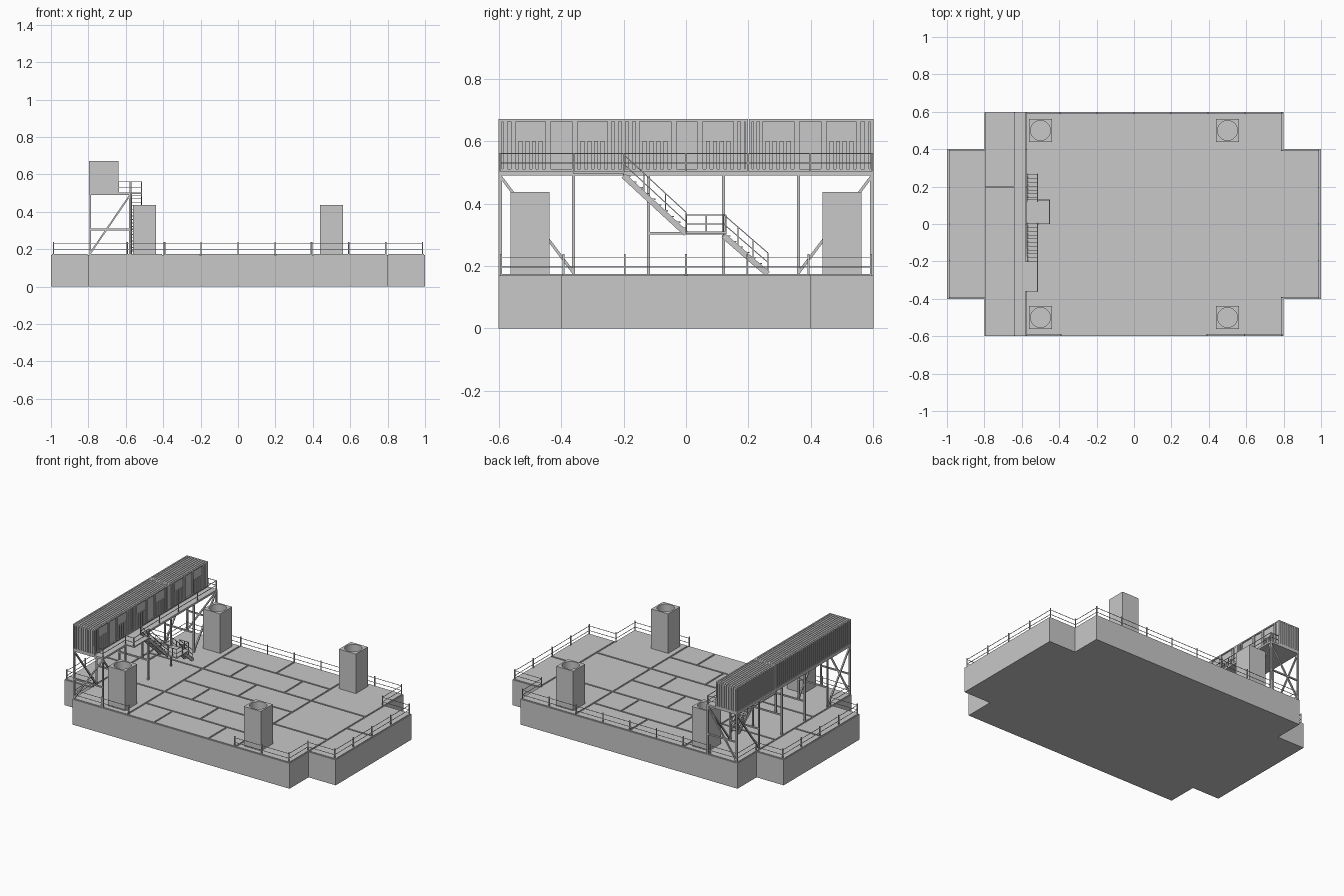
import bpy, bmesh, math
from mathutils import Vector, Matrix

if "Cube" in bpy.data.objects:
    bpy.data.objects.remove(bpy.data.objects["Cube"])

grey = bpy.data.materials.new("plain_grey")
grey.diffuse_color = (0.58, 0.58, 0.58, 1)
grey.use_nodes = True
grey.node_tree.nodes["Principled BSDF"].inputs["Base Color"].default_value = grey.diffuse_color
DECK, FLOOR = 0.174, 0.505


class Part:
    """Collects boxes and bars into one named object."""
    def __init__(self, name):
        self.name, self.bm = name, bmesh.new()

    def box(self, x0, x1, y0, y1, z0, z1):
        m = Matrix.Translation(((x0 + x1) / 2, (y0 + y1) / 2, (z0 + z1) / 2))
        m = m @ Matrix.Diagonal((x1 - x0, y1 - y0, z1 - z0, 1))
        bmesh.ops.create_cube(self.bm, size=1, matrix=m)

    def bar(self, a, b, w, d=None):
        a, b = Vector(a), Vector(b)
        v = b - a
        z = v.normalized()
        up = Vector((1, 0, 0)) if abs(z.x) < 0.9 else Vector((0, 0, 1))
        y = z.cross(up).normalized()
        x = y.cross(z)
        rot = Matrix((x, y, z)).transposed().to_4x4()
        m = Matrix.Translation((a + b) / 2) @ rot @ Matrix.Diagonal((w, d or w, v.length, 1))
        bmesh.ops.create_cube(self.bm, size=1, matrix=m)

    def done(self):
        bmesh.ops.recalc_face_normals(self.bm, faces=self.bm.faces)
        me = bpy.data.meshes.new(self.name)
        self.bm.to_mesh(me)
        self.bm.free()
        me.materials.append(grey)
        ob = bpy.data.objects.new(self.name, me)
        bpy.context.collection.objects.link(ob)
        return ob


# Cross-shaped hull
hull = Part("hull")
outline = [(-.8, -.6), (.8, -.6), (.8, -.4), (1, -.4), (1, .4), (.8, .4),
           (.8, .6), (-.8, .6), (-.8, .4), (-1, .4), (-1, -.4), (-.8, -.4)]
base = hull.bm.faces.new([hull.bm.verts.new((x, y, 0)) for x, y in outline])
ext = bmesh.ops.extrude_face_region(hull.bm, geom=[base])
bmesh.ops.translate(hull.bm, vec=(0, 0, 0.169),
                    verts=[v for v in ext["geom"] if isinstance(v, bmesh.types.BMVert)])
hull.done()

# Deck plates with narrow seams, laid in staggered rows
plates = Part("deck_plates")
def plate(x0, x1, y0, y1, g=0.005):
    plates.box(x0 + g, x1 - g, y0 + g, y1 - g, 0.167, DECK)
for s in (-1, 1):
    for y in (-.4, 0):
        plate(min(s * .8, s), max(s * .8, s), y, y + .4)
    for y in (-.6, -.2, .2):
        plate(min(s * .4, s * .8), max(s * .4, s * .8), y, y + .4)
for i in range(6):
    y = -.6 + .2 * i
    cuts = (-.4, 0, .4) if i % 2 else (-.4, -.2, .2, .4)
    for a, b in zip(cuts, cuts[1:]):
        plate(a, b, y, y + .2)
plates.done()

# Four square towers with a round well in the top
for sx, nx in ((-1, "left"), (1, "right")):
    for sy, ny in ((-1, "front"), (1, "back")):
        t = Part(f"tower_{ny}_{nx}")
        N = 32
        def ring(r, z, square):
            vs = []
            for k in range(N):
                c, s = math.cos(math.tau * k / N), math.sin(math.tau * k / N)
                q = r / max(abs(c), abs(s)) if square else r
                vs.append(t.bm.verts.new((sx * .5 + c * q, sy * .5 + s * q, z)))
            return vs
        rings = [ring(.0625, .165, True), ring(.0625, .437, True),
                 ring(.053, .437, False), ring(.053, .18, False)]
        for a, b in zip(rings, rings[1:]):
            for k in range(N):
                t.bm.faces.new((a[k], a[(k + 1) % N], b[(k + 1) % N], b[k]))
        t.bm.faces.new(rings[0])
        t.bm.faces.new(rings[3])
        t.done()

# Deck railing: posts with two thin wires
rail = Part("deck_railing")
path = [(-.39, -.592), (-.79, -.592), (-.79, -.392), (-.987, -.392), (-.987, .392),
        (-.79, .392), (-.79, .592), (.79, .592), (.79, .392), (.987, .392),
        (.987, -.392), (.79, -.392), (.79, -.592), (.39, -.592)]
for (ax, ay), (bx, by) in zip(path, path[1:]):
    n = max(1, round(math.hypot(bx - ax, by - ay) / .2))
    for k in range(n + 1):
        x, y = ax + (bx - ax) * k / n, ay + (by - ay) * k / n
        rail.box(x - .003, x + .003, y - .003, y + .003, .17, .238)
    for z in (.197, .228):
        rail.bar((ax, ay, z), (bx, by, z), .0025)
rail.done()

# Steel support frame under the cabins
frame = Part("support_frame")
XB, XF = -.79, -.578
for x in (XB, XF):
    for y in (-.595, -.36, -.12, .12, .36, .595):
        frame.box(x - .005, x + .005, y - .005, y + .005, .17, .495)
    for s in (-1, 1):
        frame.bar((x, s * .595, .488), (x, s * .36, .178), .009)
for y in (-.595, -.36, -.12, .12, .36, .595):
    frame.bar((XB, y, .305), (XF, y, .305), .009)
for y in (-.595, .595):
    frame.bar((XB, y, .178), (XF, y, .488), .009)
frame.bar((XF, -.12, .305), (XF, .12, .305), .009)
frame.done()

# Upper floor, walkway and stair head
walk = Part("walkway_floor")
walk.box(-.797, -.573, -.6, .6, .49, FLOOR - .002)
walk.box(-.573, -.513, -.36, -.2, .495, FLOOR - .002)
walk.done()

wr = Part("walkway_railing")
wpath = [[(-.64, -.597), (XF, -.597), (XF, -.36), (-.516, -.36), (-.516, -.2)],
         [(XF, -.2), (XF, .597), (-.64, .597)]]
for run in wpath:
    for (ax, ay), (bx, by) in zip(run, run[1:]):
        n = max(1, round(math.hypot(bx - ax, by - ay) / .2))
        for k in range(n + 1):
            x, y = ax + (bx - ax) * k / n, ay + (by - ay) * k / n
            wr.box(x - .0025, x + .0025, y - .0025, y + .0025, .5, .562)
        for z in (.53, .56):
            wr.bar((ax, ay, z), (bx, by, z), .003)
wr.done()

# Stairs: two flights with a landing between
SX0, SX1 = -.573, -.513
def flight(name, ya, za, yb, zb, n):
    st = Part(name)
    for x in (SX0 + .003, SX1 - .003):
        st.bar((x, ya, za - .008), (x, yb, zb - .008), .005, .018)
    for k in range(n):
        f = (k + .5) / n
        y, z = ya + (yb - ya) * f, za + (zb - za) * f
        st.box(SX0, SX1, y - .012, y + .012, z - .002, z + .002)
    for h in (.03, .06):
        for x in (SX0 + .003, SX1 - .003):
            st.bar((x, ya, za + h), (x, yb, zb + h), .003)
    for f in (0, .33, .67, 1):
        y, z = ya + (yb - ya) * f, za + (zb - za) * f
        for x in (SX0 + .003, SX1 - .003):
            st.bar((x, y, z - .005), (x, y, z + .06), .003)
    st.done()
flight("upper_stairs", -.2, .497, 0, .312, 10)
flight("lower_stairs", .12, .305, .262, .182, 7)

land = Part("stair_landing")
land.box(-.575, -.45, 0, .13, .302, .31)
for (ax, ay), (bx, by) in (((-.513, 0), (-.453, .002)), ((-.453, .002), (-.453, .127)),
                           ((-.453, .127), (-.513, .127))):
    for z in (.335, .363):
        land.bar((ax, ay, z), (bx, by, z), .003)
    for x, y in ((ax, ay), ((ax + bx) / 2, (ay + by) / 2)):
        land.box(x - .002, x + .002, y - .002, y + .002, .305, .363)
land.done()

# Cabins: one long and one short, with ribbed walls and roof
X0, X1, Z0, Z1 = -.797, -.64, FLOOR - .002, .67
D = .007
# front wall bays: (start, end, rib top)
HI, LO = .662, .6
bays = [(-.592, -.54, HI), (-.54, -.455, LO), (-.455, -.427, HI), (-.37, -.342, HI),
        (-.342, -.256, LO), (-.256, -.144, HI), (-.144, -.055, LO), (-.055, -.024, HI),
        (.029, .06, HI), (.06, .147, LO), (.147, .192, HI), (.213, .25, HI),
        (.25, .34, LO), (.34, .37, HI), (.427, .455, HI), (.455, .54, LO), (.54, .592, HI)]
for name, ya, yb in (("long_cabin", -.6, .199), ("short_cabin", .201, .6)):
    c = Part(name)
    c.box(X0 + D, X1 - D, ya + D, yb - D, Z0, Z1 - .004)
    # corner posts and edge rails
    for x in (X0, X1 - .01):
        for y in (ya, yb - .01):
            c.box(x, x + .01, y, y + .01, Z0, Z1)
        for z in (Z0, Z1 - .008):
            c.box(x, x + .01, ya, yb, z, z + .008)
    for y in (ya, yb - .01):
        for z in (Z0, Z1 - .008):
            c.box(X0, X1, y, y + .01, z, z + .008)
    # ribs on the front wall, leaving doors and windows plain
    for a, b, top in bays:
        if ya < a < yb:
            n = max(1, round((b - a) / .021))
            p = (b - a) / n
            for k in range(n):
                c.box(X1 - D - .001, X1 - .001, a + p * (k + .2), a + p * (k + .8), Z0 + .004, top)
    # ribs on the rear wall
    n = round((yb - ya - .02) / .021)
    p = (yb - ya - .02) / n
    for k in range(n):
        y = ya + .01 + p * k
        c.box(X0 + .001, X0 + D + .001, y + p * .2, y + p * .8, Z0 + .004, HI)
    # ribs on the end walls and the roof
    for k in range(8):
        x = X0 + .011 + .0169 * k
        c.box(x + .003, x + .0135, ya + .001, ya + D + .001, Z0 + .004, HI)
        c.box(x + .003, x + .0135, yb - D - .001, yb - .001, Z0 + .004, HI)
        c.box(x + .003, x + .0135, ya + .008, yb - .008, Z1 - .006, Z1 - .0005)
    c.done()
